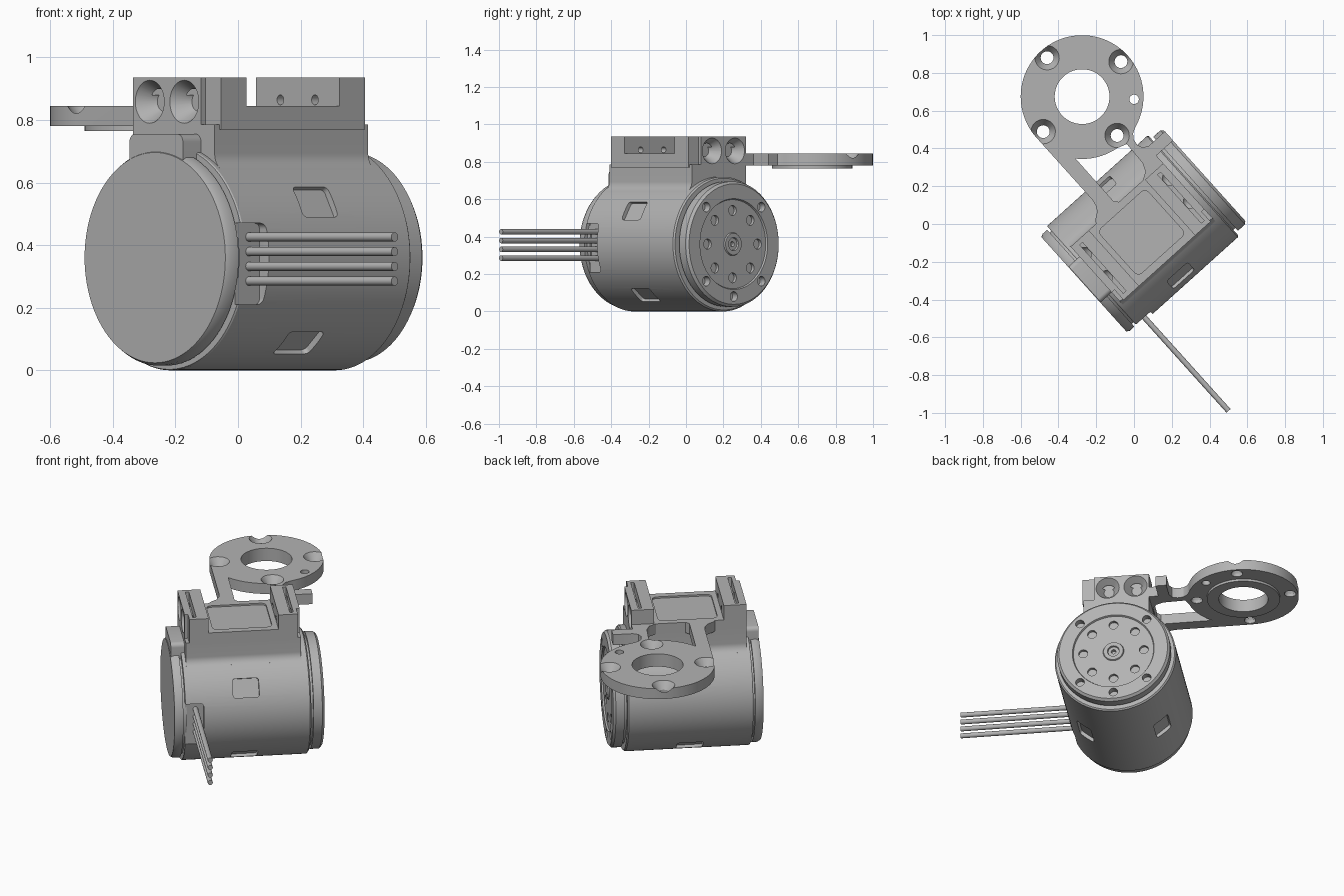
import bpy, bmesh, math
from mathutils import Matrix, Vector

TURN = Matrix.Rotation(math.radians(42), 4, 'Z')
AXIS = Vector((0, -0.06, 0.36))      # motor axis runs along local x
RING = Vector((0.247, 0.685, 0))     # centre of the arm ring

old = bpy.data.objects.get("Cube")
if old:
    bpy.data.objects.remove(old, do_unlink=True)

grey = bpy.data.materials.new("plain_grey")
grey.use_nodes = True
grey.diffuse_color = (0.45, 0.45, 0.45, 1)
grey.node_tree.nodes["Principled BSDF"].inputs["Base Color"].default_value = grey.diffuse_color


def finish(name, bm):
    bmesh.ops.remove_doubles(bm, verts=bm.verts, dist=1e-5)
    bmesh.ops.recalc_face_normals(bm, faces=bm.faces)
    me = bpy.data.meshes.new(name)
    bm.to_mesh(me)
    bm.free()
    me.materials.append(grey)
    ob = bpy.data.objects.new(name, me)
    bpy.context.collection.objects.link(ob)
    ob.matrix_world = TURN
    return ob


def add_lathe(bm, profile, centre, axis='x', closed=False, segs=72):
    """Spin (along, radius) points round an axis."""
    rings = []
    for a, r in profile:
        ring = []
        for i in range(segs if r > 0 else 1):
            t = math.tau * i / segs
            c, s = r * math.cos(t), r * math.sin(t)
            p = {'x': (a, c, s), 'y': (c, a, s), 'z': (c, s, a)}[axis]
            ring.append(bm.verts.new(Vector(p) + Vector(centre)))
        rings.append(ring)
    pairs = list(zip(rings, rings[1:]))
    if closed:
        pairs.append((rings[-1], rings[0]))
    for a, b in pairs:
        for i in range(segs):
            j = (i + 1) % segs
            quad = [a[i % len(a)], a[j % len(a)], b[j % len(b)], b[i % len(b)]]
            bm.faces.new(list(dict.fromkeys(quad)))


def lathe(name, profile, centre, axis='x', closed=False, segs=72):
    bm = bmesh.new()
    add_lathe(bm, profile, centre, axis, closed, segs)
    return finish(name, bm)


def pins(name, centres, lo, hi, r, axis='x', r2=None, segs=24):
    """Several separate plain or conical pins in one mesh."""
    bm = bmesh.new()
    for c in centres:
        add_lathe(bm, [(lo, 0), (lo, r), (hi, r2 or r), (hi, 0)], c, axis, False, segs)
    return finish(name, bm)


def prism(name, outline, lo, hi, axis='z', matrix=None):
    """Extrude a flat outline along one axis."""
    bm = bmesh.new()
    place = {'x': lambda p: (lo, p[0], p[1]), 'y': lambda p: (p[0], lo, p[1]),
             'z': lambda p: (p[0], p[1], lo)}[axis]
    step = {'x': (hi - lo, 0, 0), 'y': (0, hi - lo, 0), 'z': (0, 0, hi - lo)}[axis]
    face = bm.faces.new([bm.verts.new(place(p)) for p in outline])
    made = bmesh.ops.extrude_face_region(bm, geom=[face])["geom"]
    bmesh.ops.translate(bm, vec=step, verts=[v for v in made if isinstance(v, bmesh.types.BMVert)])
    if matrix:
        bm.transform(matrix)
    return finish(name, bm)


def arc(cx, cy, r, start, end, n):
    pts = [math.radians(start + (end - start) * i / n) for i in range(n + 1)]
    return [(cx + r * math.cos(t), cy + r * math.sin(t)) for t in pts]


def rounded(x0, x1, y0, y1, r):
    return (arc(x1 - r, y1 - r, r, 0, 90, 5) + arc(x0 + r, y1 - r, r, 90, 180, 5)
            + arc(x0 + r, y0 + r, r, 180, 270, 5) + arc(x1 - r, y0 + r, r, 270, 360, 5))


def box(name, x0, x1, y0, y1, z0, z1):
    return prism(name, [(x0, y0), (x1, y0), (x1, y1), (x0, y1)], z0, z1)


def cut(ob, *cutters):
    for c in cutters:
        c.hide_render = True
        mod = ob.modifiers.new("cut", 'BOOLEAN')
        mod.operation, mod.solver, mod.object = 'DIFFERENCE', 'EXACT', c
    bpy.context.view_layer.update()
    dg = bpy.context.evaluated_depsgraph_get()
    me = bpy.data.meshes.new_from_object(ob.evaluated_get(dg))
    ob.modifiers.clear()
    ob.data = me
    for c in cutters:
        bpy.data.objects.remove(c, do_unlink=True)


# motor body with four shallow windows and the cable opening
body = lathe("motor_body", [(-0.35, 0), (-0.35, 0.357), (-0.345, 0.36), (0.362, 0.36),
                            (0.37, 0.352), (0.37, 0)], AXIS, segs=96)
windows = [prism("window_cutter", rounded(-0.075, 0.075, -0.055, 0.055, 0.015), 0.338, 0.5,
                 matrix=Matrix.Translation(AXIS) @ Matrix.Rotation(math.radians(a), 4, 'X'))
           for a in (60, 140, -60, -140)]
slot = prism("slot_cutter", rounded(-0.45, -0.245, 0.21, 0.47, 0.02), -0.6, -0.375, 'y')
cut(body, slot, *windows)

# rear cap with its upright tongue
lathe("rear_cap", [(-0.411, 0), (-0.411, 0.336), (-0.395, 0.345), (-0.362, 0.345),
                   (-0.362, 0.325), (-0.34, 0.325), (-0.34, 0)], AXIS, segs=96)
prism("cap_tongue", rounded(-0.19, 0.065, 0.5, 0.755, 0.025), -0.408, -0.32, 'x')

# output horn with hub, dished face and bolt holes
horn = lathe("output_horn", [(0.36, 0), (0.36, 0.315), (0.385, 0.315), (0.385, 0.335), (0.435, 0.335),
                             (0.449, 0.322), (0.449, 0.243), (0.439, 0.238), (0.439, 0.062),
                             (0.447, 0.058), (0.447, 0.035), (0.437, 0.032), (0.437, 0.014),
                             (0.42, 0.012), (0.42, 0)], AXIS, segs=96)


def around(r, angles):
    return [AXIS + Vector((0, r * math.cos(math.radians(a)), r * math.sin(math.radians(a))))
            for a in angles]


cut(horn, pins("inner_cutter", around(0.18, range(0, 360, 45)), 0.42, 0.5, 0.027),
    pins("outer_cutter", around(0.28, (45, 135, 225, 270, 315)), 0.41, 0.5, 0.026))

# neck flaring out of the body
half = 0.195
cz = math.sqrt(0.42 ** 2 - (half + 0.06) ** 2)
low = math.degrees(math.atan2(-cz, -half - 0.06)) + 360
side = arc(half + 0.06, cz, 0.06, low, 180, 8) + [(half, 0.425)]
profile = [(0.2, 0.2)] + side
profile += [(-x, y) for x, y in reversed(profile)]
prism("neck", [(x + AXIS.y, y + AXIS.z) for x, y in profile], -0.33, 0.33, 'x')

# channel bracket: floor, two rails, countersunk end faces
right = [(0.33, 0.77), (0.33, 0.935), (0.2, 0.935), (0.2, 0.845)]
bracket = prism("mounting_bracket", right + [(-x, z) for x, z in reversed(right)], -0.262, 0.135, 'y')
tools = [prism("recess_cutter", rounded(-0.17, 0.17, -0.22, 0.1, 0.03), 0.835, 0.9)]
for s in (-1, 1):
    a, b = sorted((s * 0.31, s * 0.4))
    tools.append(box("corner_cutter", a, b, -0.4, -0.19, 0.7, 1.1))
    a, b = sorted((s * 0.268, s * 0.288))
    tools.append(box("groove_cutter", a, b, -0.235, 0.11, 0.88, 1.1))
    tools.append(pins("countersink_cutter", [(0, y, 0.858) for y in (-0.11, 0.055)],
                      s * 0.27, s * 0.335, 0.03, r2=0.072, segs=40))
    tools.append(pins("screw_cutter", [(0, y, 0.864) for y in (-0.145, 0.02)],
                      s * 0.19, s * 0.24, 0.016))
cut(bracket, *tools)

# flat arm with ring, waist and side tab
outline = [(-0.15, 0.135), (-0.135, 0.155), (-0.1, 0.18), (-0.084, 0.21), (-0.078, 0.25)]
outline += arc(RING.x, RING.y, 0.325, 180, -72, 72)
outline += [(0.318, 0.36), (0.298, 0.335), (0.293, 0.3), (0.305, 0.27), (0.335, 0.255),
            (0.45, 0.255), (0.45, 0.19), (0.33, 0.19), (0.33, 0.135)]
arm = prism("arm_plate", outline, 0.78, 0.845)
opening = [(0.0, 0.16), (0.02, 0.14), (0.19, 0.14), (0.23, 0.165), (0.25, 0.21), (0.255, 0.34)]
opening += arc(RING.x, RING.y, 0.33, 262, 222, 12)
holes = [RING + 0.277 * Vector((math.cos(t), math.sin(t), 0))
         for t in (0, math.pi / 2, math.pi, -math.pi / 2)]
cut(arm, prism("opening_cutter", opening, 0.7, 0.9),
    pins("bore_cutter", [RING], 0.7, 0.9, 0.145, 'z', segs=72),
    pins("through_cutter", holes, 0.7, 0.9, 0.034, 'z'),
    pins("sink_cutter", holes, 0.80, 0.85, 0.034, 'z', r2=0.068, segs=32),
    pins("dowel_cutter", [RING + Vector((0.195, -0.195, 0))], 0.7, 0.9, 0.025, 'z'))

# raised collar under the ring
lathe("ring_collar", [(0.765, 0.145), (0.765, 0.215), (0.79, 0.215), (0.79, 0.145)],
      RING, 'z', closed=True)

# four parallel wires
pins("wires", [(-0.29, 0, z) for z in (0.285, 0.332, 0.379, 0.426)], -1.07, -0.36, 0.0145, 'y')

for ob in bpy.context.collection.objects:
    if ob.type == 'MESH' and grey.name in ob.data.materials:
        bpy.ops.object.select_all(action='DESELECT')
        ob.select_set(True)
        bpy.context.view_layer.objects.active = ob
        bpy.ops.object.shade_smooth_by_angle(angle=math.radians(30))
